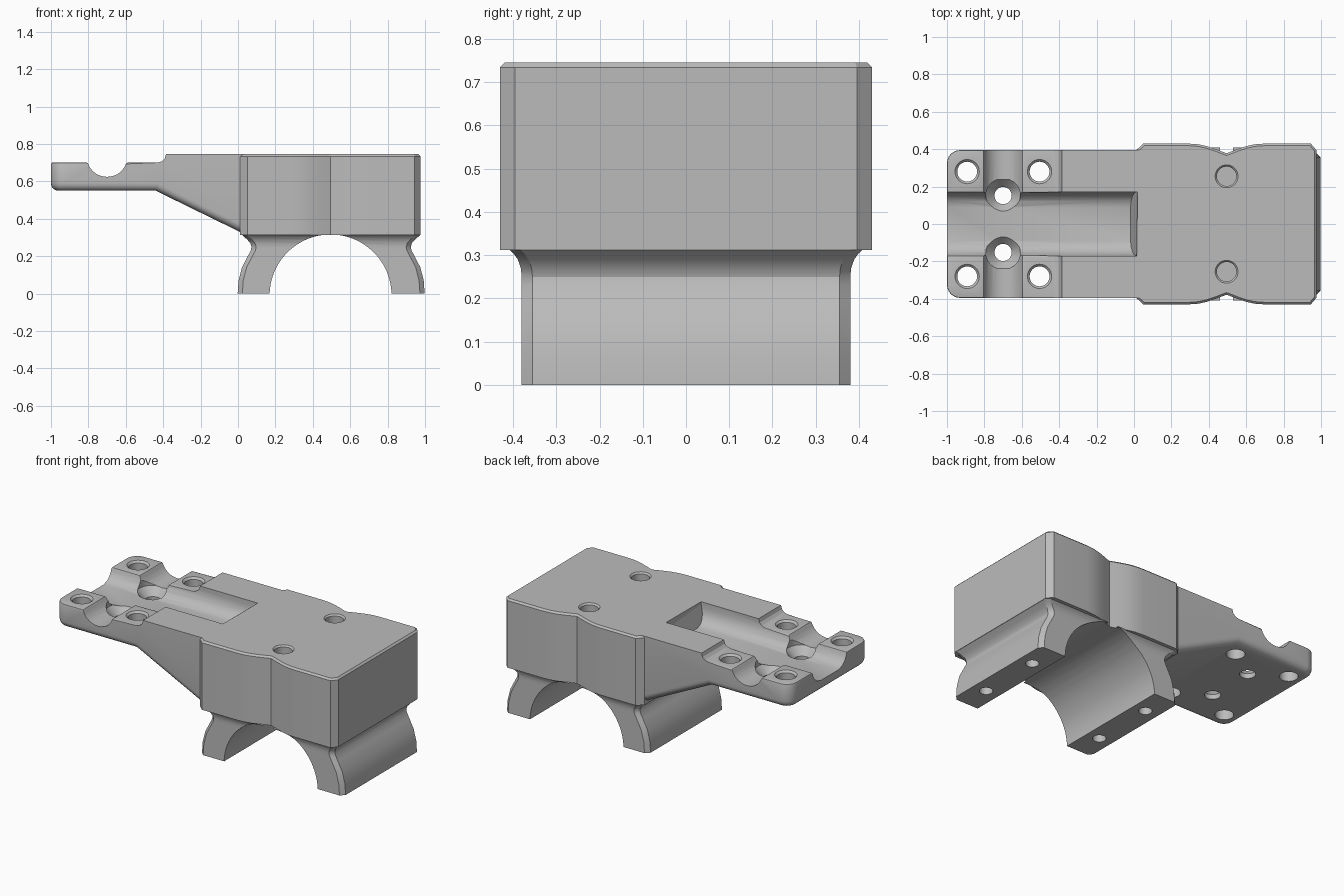
import bpy, bmesh, math
from mathutils import Vector

if "Cube" in bpy.data.objects:
    bpy.data.objects.remove(bpy.data.objects["Cube"], do_unlink=True)

grey = bpy.data.materials.new("matte grey")
grey.use_nodes = True
COLOUR = (0.5, 0.5, 0.5, 1)
grey.diffuse_color = COLOUR
grey.node_tree.nodes["Principled BSDF"].inputs["Base Color"].default_value = COLOUR


def finish(name, bm):
    bmesh.ops.recalc_face_normals(bm, faces=bm.faces)
    mesh = bpy.data.meshes.new(name)
    bm.to_mesh(mesh)
    bm.free()
    obj = bpy.data.objects.new(name, mesh)
    bpy.context.collection.objects.link(obj)
    mesh.materials.append(grey)
    return obj


def loft(name, rings):
    """Skin a stack of equal-length point rings and cap both ends."""
    bm = bmesh.new()
    rows = [[bm.verts.new(p) for p in ring] for ring in rings]
    n = len(rows[0])
    for a, b in zip(rows, rows[1:]):
        for i in range(n):
            j = (i + 1) % n
            bm.faces.new((a[i], a[j], b[j], b[i]))
    bm.faces.new(rows[0])
    bm.faces.new(rows[-1])
    return finish(name, bm)


def hole(x, y, stations, sides=32):
    """Vertical round cutter through (z, radius) stations."""
    turn = [2 * math.pi * i / sides for i in range(sides)]
    return loft("hole_cutter", [[(x + r * math.cos(t), y + r * math.sin(t), z)
                                 for t in turn] for z, r in stations])


def along_y(name, outline, half):
    return loft(name, [[(x, y, z) for x, z in outline] for y in (-half, half)])


def mirrored(half, centre=0):
    """Close a half profile by reflecting its first coordinate."""
    return half + [(2 * centre - a, b) for a, b in reversed(half) if abs(a - centre) > 1e-4]


def cut(obj, cutters):
    for c in cutters:
        c.hide_render = True
        mod = obj.modifiers.new("cut", 'BOOLEAN')
        mod.operation, mod.solver, mod.object = 'DIFFERENCE', 'EXACT', c
    bpy.context.view_layer.update()
    result = bpy.data.meshes.new_from_object(
        obj.evaluated_get(bpy.context.evaluated_depsgraph_get()))
    obj.modifiers.clear()
    obj.data = result
    for c in cutters:
        bpy.data.objects.remove(c, do_unlink=True)


def bevel(obj, rule, offset, segments):
    bm = bmesh.new()
    bm.from_mesh(obj.data)
    bmesh.ops.remove_doubles(bm, verts=bm.verts, dist=1e-4)
    bm.normal_update()
    edges = [e for e in bm.edges if len(e.link_faces) == 2 and rule(e)]
    bmesh.ops.bevel(bm, geom=edges, offset=offset, segments=segments, profile=0.5,
                    affect='EDGES', clamp_overlap=True)
    bm.to_mesh(obj.data)
    bm.free()


def mid(e):
    return (e.verts[0].co + e.verts[1].co) / 2


MID = 0.495   # centre of the arch and of the main block
TOP = 0.745


# Long trough with rounded floor and a sloping end wall
def trough():
    half = [(0.172, 0.8), (0.172, 0.71), (0.166, 0.68), (0.15, 0.652),
            (0.125, 0.631), (0.09, 0.62)]
    section = mirrored(half)
    return loft("trough_cutter", [
        [(-1.1, y, z) for y, z in section],
        [(0.025 - max(0, TOP - z) * 0.35, y, z) for y, z in section]])


# Main block: chamfered plan with a soft notch on each side
side = [(0.012, 0.395), (0.05, 0.43), (0.29, 0.43), (0.345, 0.426), (0.39, 0.416),
        (0.44, 0.399), (MID, 0.378), (0.55, 0.399), (0.6, 0.416), (0.645, 0.426),
        (0.7, 0.43), (0.945, 0.43), (0.975, 0.395)]
plan = side + [(x, -y) for x, y in reversed(side)]
block = loft("main_block", [[(x, y, z) for x, y in plan] for z in (0.312, TOP)])
bevel(block, lambda e: all(v.co.z > 0.74 for v in e.verts) and mid(e).x > 0.02, 0.011, 1)
cut(block, [trough()] + [hole(MID, s * 0.255, [(0.62, 0.052), (0.735, 0.052), (0.76, 0.075)])
                         for s in (-1, 1)])

# Saddle legs: flared sections, hollowed by the arch
rings = []
for z, hx, hy in [(0, 0.5, 0.38), (0.07, 0.495, 0.38), (0.14, 0.477, 0.38),
                  (0.2, 0.446, 0.38), (0.23, 0.43, 0.38), (0.25, 0.426, 0.38),
                  (0.27, 0.432, 0.382), (0.29, 0.45, 0.389), (0.303, 0.465, 0.398),
                  (0.314, 0.477, 0.41)]:
    c = 0.025
    quarter = [(hx, hy - c), (hx - c, hy)]
    upper = quarter + [(-x, y) for x, y in reversed(quarter)]
    ring = upper + [(x, -y) for x, y in reversed(upper)]
    rings.append([(MID + 0.003 + x, y, z) for x, y in ring])
legs = loft("saddle_legs", rings)
R = 0.326
arch = along_y("arch_cutter", [(MID + R * math.cos(2 * math.pi * i / 96),
                                R * math.sin(2 * math.pi * i / 96) - 0.01)
                               for i in range(96)], 0.6)
cut(legs, [arch] + [hole(x, y, [(-0.05, 0.038), (0.15, 0.038)])
                    for x in (0.085, 0.91) for y in (-0.2, 0.2)])

# Arm: flat plate with a gusset running down to the block
arm = along_y("arm", [(-1, 0.55), (-0.44, 0.55), (0.02, 0.325), (0.1, 0.325), (0.1, TOP),
                      (-0.385, TOP), (-0.392, 0.722), (-0.407, 0.707), (-0.43, 0.7),
                      (-1, 0.7)], 0.395)
bevel(arm, lambda e: mid(e).x < -0.99 and abs(mid(e).y) > 0.3, 0.07, 6)


def under_edge(e):
    nz = sorted(f.normal.z for f in e.link_faces)
    return nz[0] < -0.5 and abs(nz[1]) < 0.1 and mid(e).x < 0.09


bevel(arm, under_edge, 0.04, 5)

# Cross groove and trough divide the plate into four pads
groove = along_y("groove_cutter", mirrored([
    (-0.803, 0.8), (-0.803, 0.7), (-0.795, 0.68), (-0.78, 0.658), (-0.757, 0.639),
    (-0.73, 0.628), (-0.7, 0.624)], -0.7), 0.6)
cut(arm, [trough(), groove])


def pad_rim(e):
    return (all(abs(v.co.z - 0.7) < 1e-3 for v in e.verts) and mid(e).x < -0.432
            and e.calc_face_angle(0) > 0.3)


bevel(arm, pad_rim, 0.013, 2)

# Pad holes and countersunk centre holes
drills = [hole(x, s * 0.28, [(0.3, 0.053), (0.688, 0.053), (0.712, 0.077)])
          for x in (-0.892, -0.505) for s in (-1, 1)]
drills += [hole(-0.7, s * 0.152, [(0.4, 0.046), (0.58, 0.046), (0.63, 0.092), (0.8, 0.092)])
           for s in (-1, 1)]
cut(arm, drills)

# Smooth curves, crisp corners
bpy.ops.object.select_all(action='DESELECT')
for obj in (block, legs, arm):
    obj.select_set(True)
    bpy.context.view_layer.objects.active = obj
bpy.ops.object.shade_smooth_by_angle(angle=math.radians(28))
